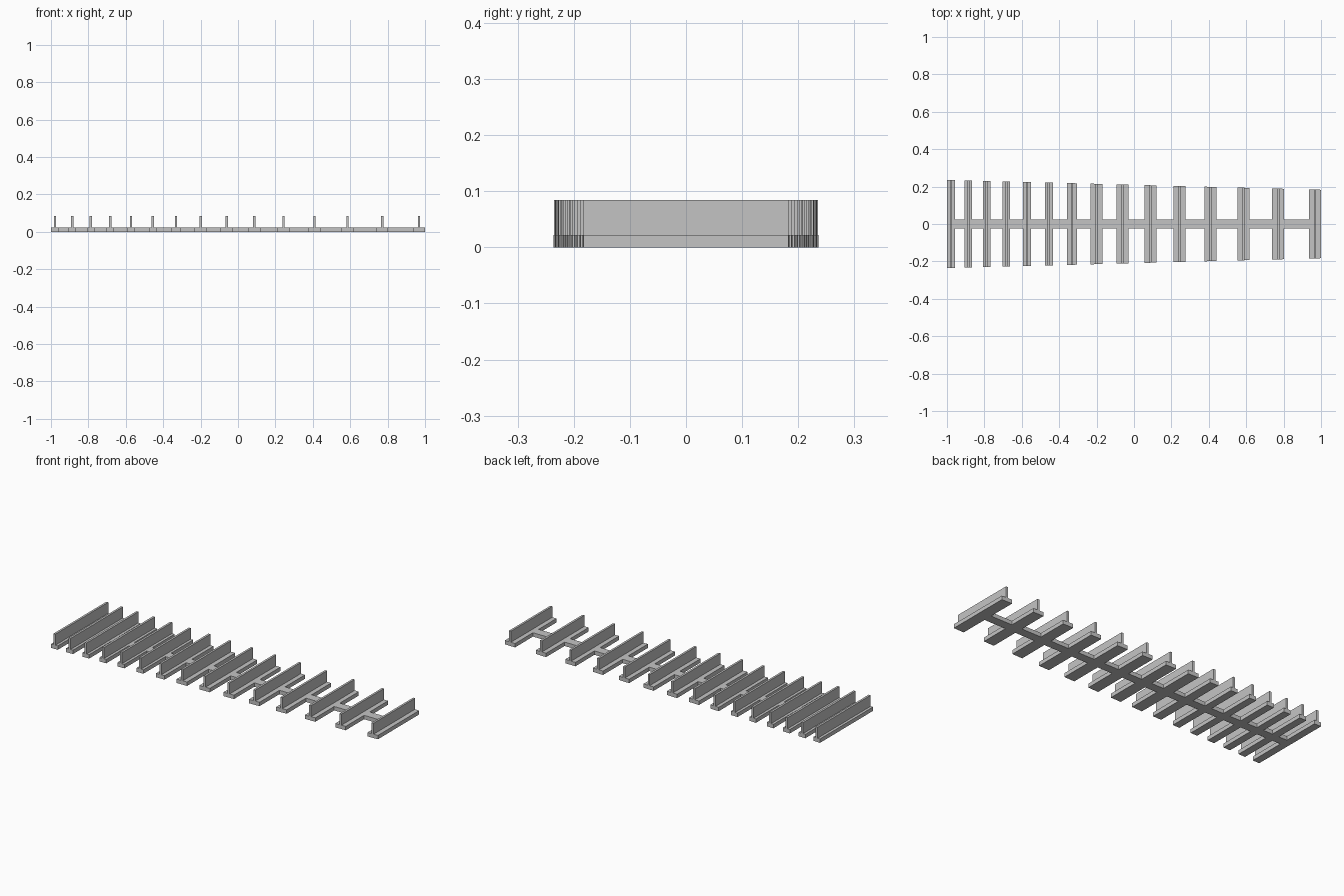
import bpy
import bmesh

cube = bpy.data.objects.get("Cube")
if cube:
    bpy.data.objects.remove(cube, do_unlink=True)

gray = bpy.data.materials.new("light gray")
gray.use_nodes = True
gray.diffuse_color = (0.55, 0.55, 0.55, 1)
gray.node_tree.nodes["Principled BSDF"].inputs["Base Color"].default_value = (0.55, 0.55, 0.55, 1)

COUNT = 15
RATIO = 2 ** (1 / 12)
FIRST, LAST = -0.979, 0.968
BASE_TOP, FIN_TOP = 0.022, 0.084
FIN_HALF, SPINE_HALF = 0.006, 0.025


def half_length(x):
    """Bars shorten steadily towards +x, so their ends follow one sloping line."""
    return 0.2095 - 0.0265 * x


def prism(name, outline, z0, z1):
    """Extrude a flat outline upwards from z0 to z1."""
    bm = bmesh.new()
    face = bm.faces.new([bm.verts.new((x, y, z0)) for x, y in outline])
    new = bmesh.ops.extrude_face_region(bm, geom=[face])["geom"]
    top = [v for v in new if isinstance(v, bmesh.types.BMVert)]
    bmesh.ops.translate(bm, verts=top, vec=(0, 0, z1 - z0))
    bmesh.ops.recalc_face_normals(bm, faces=bm.faces)
    mesh = bpy.data.meshes.new(name)
    bm.to_mesh(mesh)
    bm.free()
    mesh.materials.append(gray)
    obj = bpy.data.objects.new(name, mesh)
    bpy.context.scene.collection.objects.link(obj)


def strip(name, x0, x1, y0, y1, z0, z1):
    """Box between x0 and x1 whose half width goes from y0 to y1."""
    prism(name, [(x0, -y0), (x1, -y1), (x1, y1), (x0, y0)], z0, z1)


# Bar positions spread in a geometric series
step = (LAST - FIRST) * (RATIO - 1) / (RATIO ** (COUNT - 1) - 1)
centres = [FIRST + step * (RATIO ** i - 1) / (RATIO - 1) for i in range(COUNT)]

previous_edge = None
for i, x in enumerate(centres):
    # Narrow bars at one end, wide bars at the other
    half = 0.021 if i < 6 else 0.026 if i == 6 else 0.032
    left, right = x - half, x + half
    strip(f"bar_base_{i + 1}", left, right, half_length(left), half_length(right), 0, BASE_TOP)
    # Upright fin along the middle of the bar
    a, b = x - FIN_HALF, x + FIN_HALF
    strip(f"bar_fin_{i + 1}", a, b, half_length(a), half_length(b), BASE_TOP, FIN_TOP)
    # Spine piece joining this bar to the one before
    if previous_edge is not None:
        strip(f"spine_{i}", previous_edge, left, SPINE_HALF, SPINE_HALF, 0, BASE_TOP)
    previous_edge = right
